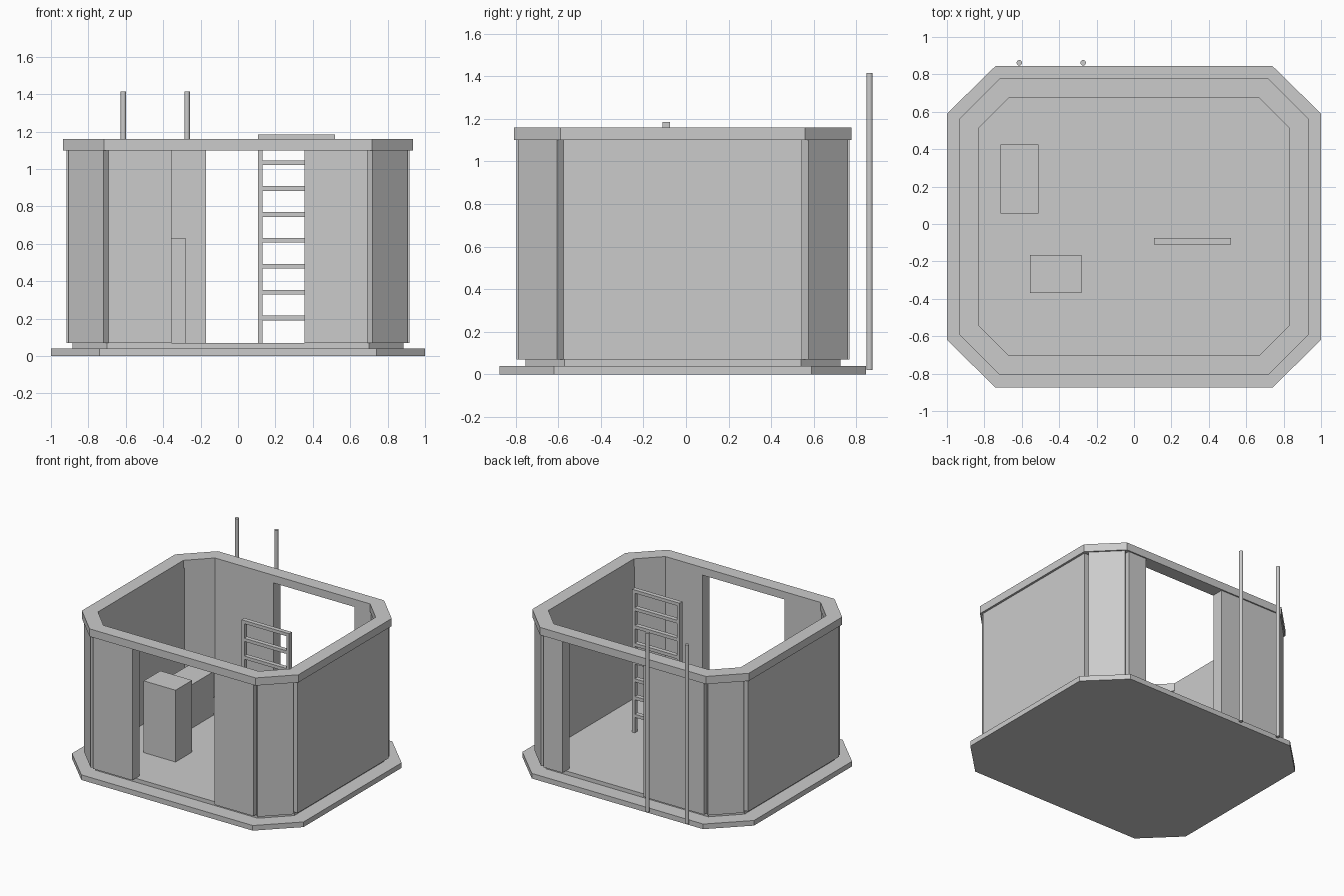
import bpy
from mathutils import Vector

cube = bpy.data.objects.get("Cube")
if cube:
    bpy.data.objects.remove(cube, do_unlink=True)

grey = bpy.data.materials.new("plain_grey")
grey.use_nodes = True
grey.diffuse_color = (0.6, 0.6, 0.6, 1)
grey.node_tree.nodes["Principled BSDF"].inputs["Base Color"].default_value = (0.6, 0.6, 0.6, 1)

CY = -0.015            # centre line of the cabin in y
FLOOR, WALL_TOP = 0.07, 1.10
THICK = 0.09


def make(name, verts, faces):
    mesh = bpy.data.meshes.new(name)
    mesh.from_pydata(verts, [], faces)
    mesh.materials.append(grey)
    obj = bpy.data.objects.new(name, mesh)
    bpy.context.collection.objects.link(obj)
    return obj


def prism(name, outline, z0, z1):
    """Vertical extrusion of an outline; winding is normalised."""
    n = len(outline)
    area = sum(outline[i - 1][0] * outline[i][1] - outline[i][0] * outline[i - 1][1] for i in range(n))
    if area < 0:
        outline = outline[::-1]
    verts = [(x, y, z) for z in (z0, z1) for x, y in outline]
    sides = [(i, (i + 1) % n, (i + 1) % n + n, i + n) for i in range(n)]
    return make(name, verts, [tuple(range(n))[::-1], tuple(range(n, 2 * n))] + sides)


def box(name, x0, x1, y0, y1, z0, z1):
    return prism(name, [(x0, y0), (x1, y0), (x1, y1), (x0, y1)], z0, z1)


def octagon(hx, hy, cx, cy):
    """Rectangle with cut corners; cx, cy are where the cuts start."""
    quarter = [(hx, cy), (cx, hy)]
    pts = quarter + [(-x, y) for x, y in quarter[::-1]]
    pts += [(-x, -y) for x, y in pts[:2]] + [(x, -y) for x, y in quarter[::-1]]
    return [(x, y + CY) for x, y in pts]


# Stepped base
prism("base_plate", octagon(1.0, 0.86, 0.74, 0.605), 0, 0.04)
prism("floor_plate", octagon(0.885, 0.74, 0.70, 0.555), 0.04, FLOOR)

# Open top rim
outer = octagon(0.935, 0.7925, 0.717, 0.575)
inner = octagon(0.83, 0.6875, 0.67, 0.527)
loops = [(outer, WALL_TOP), (outer, 1.16), (inner, 1.16), (inner, WALL_TOP)]
verts = [(x, y, z) for pts, z in loops for x, y in pts]
faces = [(a * 8 + i, a * 8 + (i + 1) % 8, (a + 1) % 4 * 8 + (i + 1) % 8, (a + 1) % 4 * 8 + i)
         for a in range(4) for i in range(8)]
make("top_rim", verts, faces)

# Side walls and angled corner panels
for sx, side in ((1, "left"), (-1, "right")):
    x0, x1 = sorted((sx * 0.83, sx * 0.918))
    box(side + "_wall", x0, x1, CY - 0.56, CY + 0.56, FLOOR, WALL_TOP)
    for sy, end in ((-1, "front"), (1, "back")):
        a, b = Vector((0.72, 0.775)), Vector((0.905, 0.59))
        inset = Vector((1, 1)).normalized() * THICK
        pts = [(sx * p.x, sy * p.y + CY) for p in (a, b, b - inset, a - inset)]
        prism(f"{end}_{side}_corner_panel", pts, FLOOR, WALL_TOP)

# Front and back panels beside the openings
for name, sy, x0, x1 in (("front_right_panel", -1, -0.692, -0.355),
                         ("front_left_panel", -1, 0.355, 0.692),
                         ("back_right_panel", 1, -0.692, -0.17),
                         ("back_left_panel", 1, 0.53, 0.692)):
    y0, y1 = sorted((sy * 0.782 + CY, sy * 0.695 + CY))
    box(name, x0, x1, y0, y1, FLOOR, WALL_TOP)

# Cabinets on the floor
box("tall_cabinet", -0.555, -0.28, -0.37, -0.165, FLOOR, 0.63)
box("low_cabinet", -0.715, -0.51, 0.055, 0.425, FLOOR, 0.41)

# Ladder
for side, x in (("right", 0.108), ("left", 0.495)):
    box(f"ladder_{side}_rail", x, x + 0.023, -0.11, -0.075, FLOOR, 1.185)
for i in range(8):
    z = 1.16 - i * 0.1385
    box(f"ladder_rung_{i + 1}", 0.131, 0.495, -0.11, -0.075, z, z + 0.025)

# Tall poles behind the back wall
for side, x in (("outer", -0.613), ("inner", -0.272)):
    bpy.ops.mesh.primitive_cylinder_add(vertices=12, radius=0.015, depth=1.395,
                                        location=(x, 0.862, 0.7175))
    pole = bpy.context.object
    pole.name = side + "_pole"
    pole.data.materials.append(grey)
    bpy.ops.object.shade_smooth_by_angle()
